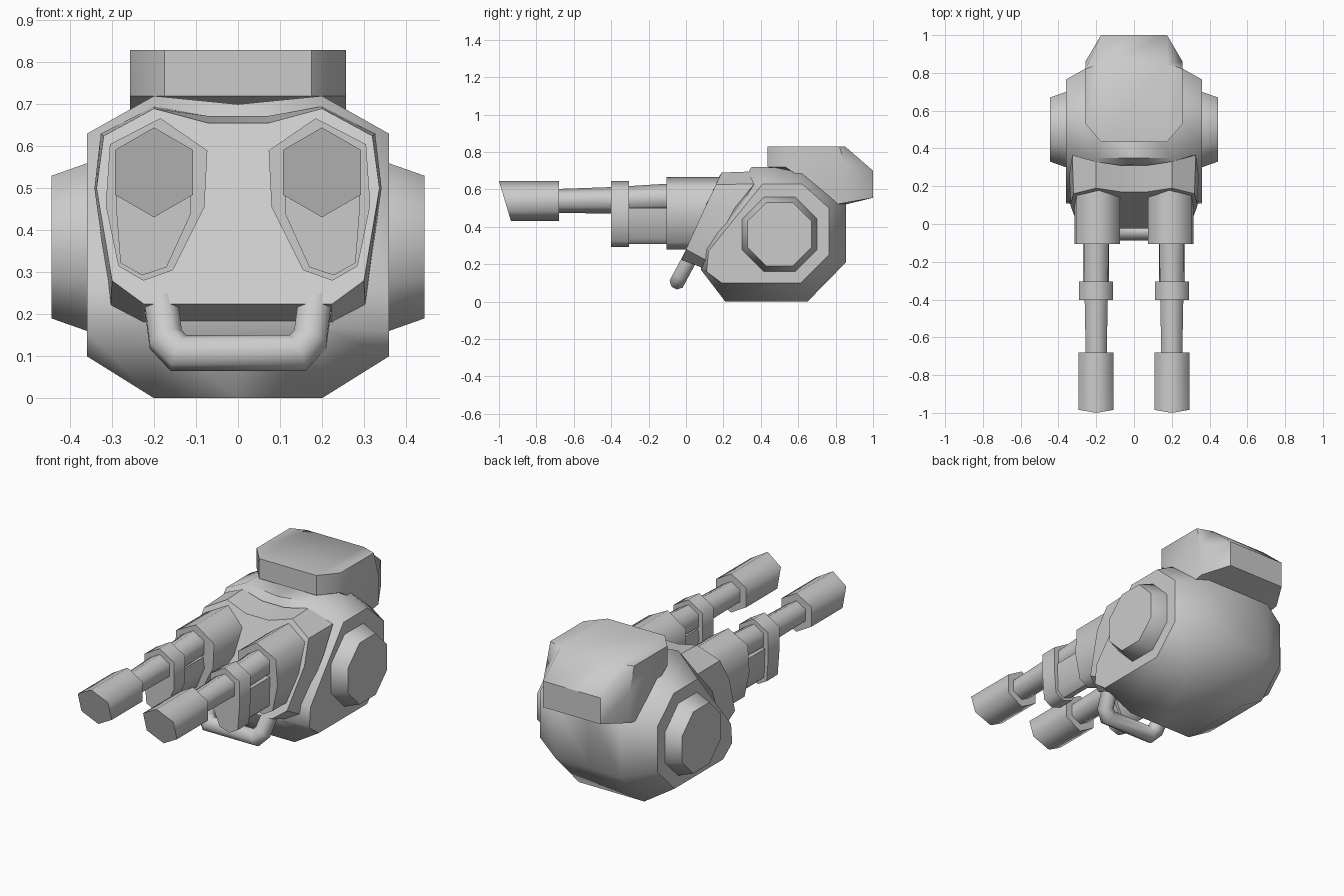
import bpy, bmesh, math
from mathutils import Vector

cube = bpy.data.objects.get("Cube")
if cube:
    bpy.data.objects.remove(cube, do_unlink=True)

grey = bpy.data.materials.new("plain grey")
grey.use_nodes = True
COLOUR = (0.6, 0.6, 0.6, 1)
grey.diffuse_color = COLOUR
grey.node_tree.nodes["Principled BSDF"].inputs["Base Color"].default_value = COLOUR


def loft(name, sections, angle):
    """Skin matching rings of points, cap both ends, smooth below the angle."""
    bm = bmesh.new()
    rings = [[bm.verts.new(p) for p in s] for s in sections]
    n = len(rings[0])
    for a, b in zip(rings, rings[1:]):
        for i in range(n):
            j = (i + 1) % n
            bm.faces.new((a[i], a[j], b[j], b[i]))
    bm.faces.new(rings[0])
    bm.faces.new(rings[-1])
    bmesh.ops.recalc_face_normals(bm, faces=bm.faces)
    mesh = bpy.data.meshes.new(name)
    bm.to_mesh(mesh)
    bm.free()
    mesh.materials.append(grey)
    mesh.shade_smooth()
    mesh.set_sharp_from_angle(angle=math.radians(angle))
    obj = bpy.data.objects.new(name, mesh)
    bpy.context.collection.objects.link(obj)
    return obj


def across(x, yz):
    return [(x, y, z) for y, z in yz]


def along(y, xz):
    return [(x, y, z) for x, z in xz]


def ngon(n, r, cx, cz, turn=0.0):
    return [(cx + r * math.cos(turn + math.tau * i / n),
             cz + r * math.sin(turn + math.tau * i / n)) for i in range(n)]


# Rounded body: octagonal side profiles lofted across the width
wide = [(.21, 0), (.65, 0), (.855, .21), (.855, .52),
        (.62, .715), (.35, .72), (.09, .30), (.08, .17)]
narrow = [(.19, .10), (.615, .10), (.765, .25), (.765, .50),
          (.62, .63), (.41, .63), (.12, .27), (.11, .16)]
middle = [(y, z - .02 if z > .6 else z) for y, z in wide]
loft("body", [across(-.36, narrow), across(-.2, wide), across(0, middle),
              across(.2, wide), across(.36, narrow)], 50)

# Sloping front plate
front_half = [(.07, .17, .655), (.2, .19, .69), (.32, .16, .625),
              (.337, .10, .5), (.30, 0, .28), (.225, -.025, .225)]
back_half = [(.07, .31, .672), (.2, .33, .695), (.327, .365, .63),
             (.342, .26, .5), (.303, .11, .22), (.225, .095, .178)]


def mirrored(half):
    return half + [(-x, y, z) for x, y, z in reversed(half)]


loft("front_plate", [mirrored(front_half), mirrored(back_half)], 25)

# Rear top box with chamfered corners
box_mid = [(.435, .72), (.435, .83), (.85, .83), (1.0, .70),
           (1.0, .555), (.855, .52), (.62, .66)]
box_side = [(.53, .72), (.53, .83), (.82, .83), (.86, .70),
            (.86, .53), (.80, .52), (.62, .66)]
loft("top_box", [across(-.257, box_side), across(-.175, box_mid),
                 across(.175, box_mid), across(.257, box_side)], 44)

# Bent bar under the front plate: octagonal tube
path = [Vector(p) for p in ((.19, .045, .275), (.172, -.028, .140), (.142, -.045, .108),
                            (-.142, -.045, .108), (-.172, -.028, .140), (-.19, .045, .275))]
plane_normal = Vector((0, -.88, .47))
rings = []
for i, p in enumerate(path):
    d_in = (p - path[max(i - 1, 0)]).normalized()
    d_out = (path[min(i + 1, 5)] - p).normalized()
    tangent = (d_in + d_out).normalized()
    side = tangent.cross(plane_normal).normalized()
    up = side.cross(tangent)
    widen = 1 / max(.7, tangent.dot(d_out if i < 5 else d_in))
    rings.append([p + side * a * widen + up * b
                  for a, b in ngon(8, .043, 0, 0, math.pi / 8)])
loft("lower_bar", rings, 60)

# Outlines of the tall gun parts, as (distance from midline, z)
pod = [(.185, .667), (.305, .605), (.315, .46), (.285, .315),
       (.225, .28), (.155, .305), (.08, .455), (.073, .59)]
collar = [(.2, .645), (.29, .592), (.29, .45), (.28, .322),
          (.228, .293), (.17, .312), (.112, .44), (.112, .592)]
support = [(.14, .5), (.27, .5), (.265, .34), (.228, .308),
           (.18, .325), (.132, .44)]

for s, label in ((1, "left"), (-1, "right")):
    # Side cap
    loft(label + "_side_cap",
         [across(s * x, ngon(8, r, .5, .36, math.pi / 8))
          for x, r in ((.33, .216), (.36, .216), (.444, .184))], 50)

    def flip(outline):
        return [(s * x, z) for x, z in outline]

    # Gun mount, lower support and collar
    loft(label + "_gun_mount", [along(-.105, flip(pod)), along(.22, flip(pod))], 65)
    loft(label + "_gun_support", [along(-.32, flip(support)), along(-.09, flip(support))], 50)
    loft(label + "_gun_collar", [along(-.402, flip(collar)), along(-.305, flip(collar))], 65)

    # Barrel, thinner towards the muzzle
    loft(label + "_barrel",
         [along(y, ngon(6, r, s * .2, z, math.pi / 6))
          for y, r, z in ((-.70, .064, .538), (-.38, .071, .542), (-.09, .076, .555))], 65)

    # Muzzle with a slanted end
    hexagon = ngon(6, .107, s * .2, .538, math.pi / 6)
    tip = [(x, -1.0 + (.645 - z) * .30, z) for x, z in hexagon]
    loft(label + "_muzzle", [along(-.68, hexagon), tip], 65)
